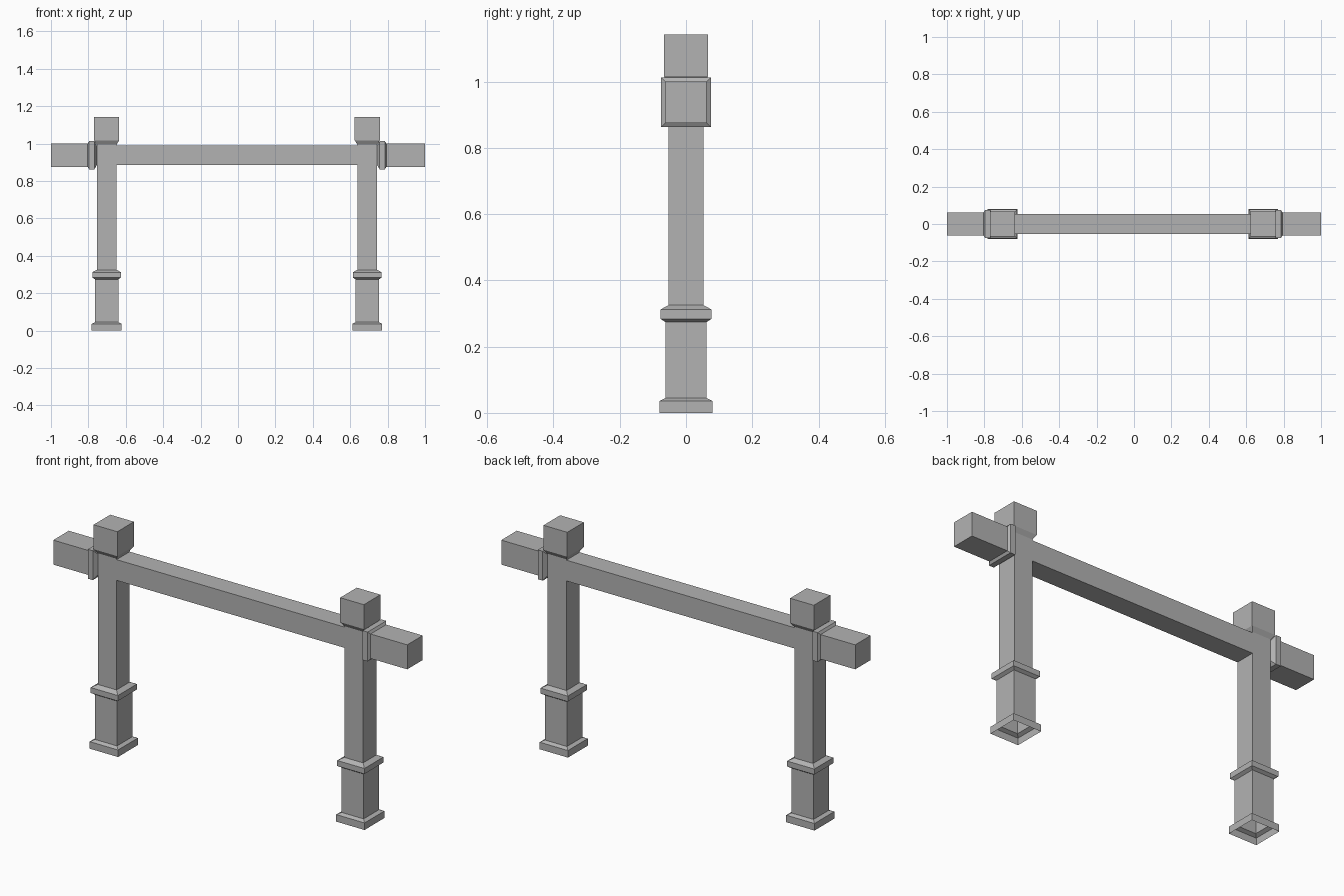
import bpy, bmesh
from mathutils import Vector

cube = bpy.data.objects.get("Cube")
if cube:
    bpy.data.objects.remove(cube, do_unlink=True)

grey = bpy.data.materials.new("plain grey")
grey.use_nodes = True
colour = (0.45, 0.45, 0.45, 1)
grey.diffuse_color = colour
grey.node_tree.nodes["Principled BSDF"].inputs["Base Color"].default_value = colour


def square_sweep(name, origin, axis, u, v, profile, cap_end=True):
    """Join square rings given as (half width, distance along axis)."""
    origin, axis, u, v = map(Vector, (origin, axis, u, v))
    bm = bmesh.new()
    rings = []
    for half, dist in profile:
        corners = ((-1, -1), (1, -1), (1, 1), (-1, 1))
        rings.append([bm.verts.new(origin + axis * dist + (u * a + v * b) * half)
                      for a, b in corners])
    flip = u.cross(v).dot(axis) < 0
    faces = []
    for low, high in zip(rings, rings[1:]):
        for i in range(4):
            j = (i + 1) % 4
            faces.append(bm.faces.new((low[i], low[j], high[j], high[i])))
    if cap_end:
        faces.append(bm.faces.new(rings[-1]))
    if flip:
        bmesh.ops.reverse_faces(bm, faces=faces)
    mesh = bpy.data.meshes.new(name)
    bm.to_mesh(mesh)
    bm.free()
    mesh.materials.append(grey)
    obj = bpy.data.objects.new(name, mesh)
    bpy.context.collection.objects.link(obj)
    return obj


X, Y, Z = (1, 0, 0), (0, 1, 0), (0, 0, 1)
shaft = 0.053
beam_z = 0.9375

# Plinth, pedestal, moulding, shaft and cap block; hollow underneath
post_profile = [(0.08, 0), (0.08, 0.036), (0.062, 0.045), (0.062, 0.274),
                (0.077, 0.284), (0.077, 0.312), (shaft, 0.325),
                (shaft, 0.995), (0.067, 1.017), (0.067, 1.142)]

posts = {"right": (-0.702, -1), "left": (0.691, 1)}
for side, (x, sign) in posts.items():
    square_sweep(side + "_post", (x, 0, 0), Z, X, Y, post_profile)

    # Collar and projecting beam end
    arm_profile = [(shaft, 0.053), (0.075, 0.066), (0.075, 0.094),
                   (0.0625, 0.102), (0.0625, 1 - abs(x))]
    square_sweep(side + "_beam_end", (x, 0, beam_z), (sign, 0, 0), Y, Z, arm_profile)

# Cross beam between the post faces
start, end = posts["right"][0] + shaft, posts["left"][0] - shaft
square_sweep("cross_beam", (0, 0, beam_z), X, Y, Z,
             [(shaft, start), (shaft, end)], cap_end=False)
